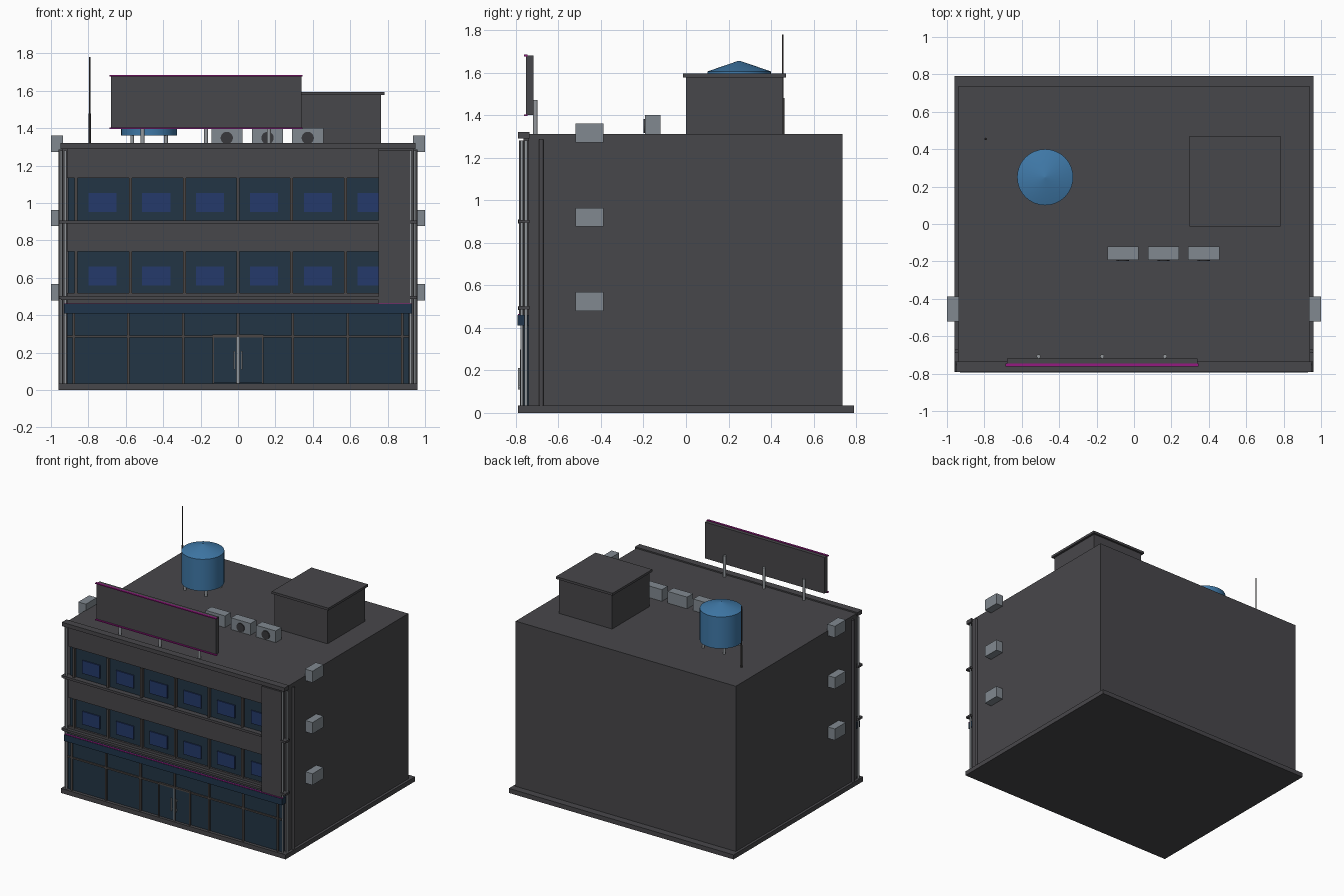
import bpy, bmesh, math
from mathutils import Matrix, Vector

if "Cube" in bpy.data.objects:
    bpy.data.objects.remove(bpy.data.objects["Cube"])


def mat(name, r, g, b):
    m = bpy.data.materials.new(name)
    m.diffuse_color = (r, g, b, 1)
    m.use_nodes = True
    m.node_tree.nodes["Principled BSDF"].inputs["Base Color"].default_value = m.diffuse_color
    return m


WALL = mat("charcoal wall", 0.064, 0.063, 0.069)
FRAME = mat("frame grey", 0.070, 0.062, 0.060)
GLASS = mat("dark glass", 0.016, 0.036, 0.060)
BAND = mat("navy band", 0.014, 0.036, 0.070)
PANEL = mat("window blue", 0.018, 0.042, 0.145)
METAL = mat("light metal", 0.30, 0.32, 0.34)
UNIT = mat("unit grey", 0.22, 0.25, 0.28)
TANK = mat("tank blue", 0.050, 0.190, 0.390)
NEON = mat("magenta trim", 0.30, 0.010, 0.220)
FAN = mat("fan dark", 0.040, 0.040, 0.045)


def finish(bm, name, material):
    me = bpy.data.meshes.new(name)
    bm.to_mesh(me)
    bm.free()
    me.materials.append(material)
    ob = bpy.data.objects.new(name, me)
    bpy.context.collection.objects.link(ob)
    return ob


def boxes(name, material, *spans):
    """Each span is (x0, x1, y0, y1, z0, z1)."""
    bm = bmesh.new()
    for x0, x1, y0, y1, z0, z1 in spans:
        m = Matrix.Translation(((x0 + x1) / 2, (y0 + y1) / 2, (z0 + z1) / 2))
        bmesh.ops.create_cube(bm, size=1, matrix=m @ Matrix.Diagonal((x1 - x0, y1 - y0, z1 - z0, 1)))
    return finish(bm, name, material)


def rods(name, material, radius, spans, segments=10, top=None):
    """Upright rods; each span is (x, y, z0, z1)."""
    bm = bmesh.new()
    for x, y, z0, z1 in spans:
        bmesh.ops.create_cone(bm, cap_ends=True, segments=segments, radius1=radius,
                              radius2=radius if top is None else top, depth=z1 - z0,
                              matrix=Matrix.Translation((x, y, (z0 + z1) / 2)))
    ob = finish(bm, name, material)
    bpy.ops.object.select_all(action='DESELECT')
    ob.select_set(True)
    bpy.context.view_layer.objects.active = ob
    bpy.ops.object.shade_smooth_by_angle(angle=math.radians(40))
    return ob


# main mass
boxes("base_slab", WALL, (-0.96, 0.96, -0.79, 0.79, 0, 0.035))
boxes("building_body", WALL, (-0.94, 0.94, -0.74, 0.735, 0.035, 1.31))
boxes("front_cornice", WALL, (-0.95, 0.95, -0.79, -0.735, 1.29, 1.32))
boxes("corner_pier", WALL, (0.75, 0.92, -0.785, -0.735, 0.46, 1.28))

# upper floors: wall strips, ledges and glazing
boxes("wall_strips", WALL, (-0.915, 0.75, -0.765, -0.735, 0.74, 0.89),
      (-0.915, 0.75, -0.765, -0.735, 1.135, 1.29), (-0.915, 0.75, -0.765, -0.735, 0.46, 0.52))
boxes("floor_ledges", WALL, *[(-0.945, 0.75, -0.79, -0.735, z, z + 0.018) for z in (0.483, 0.89)])
floors = [(0.515, 0.74), (0.908, 1.135)]
boxes("upper_glass", GLASS, *[(-0.91, 0.75, -0.75, -0.735, a, b) for a, b in floors])
boxes("upper_mullions", FRAME, *[(x - 0.008, x + 0.008, -0.772, -0.745, a, b)
                                 for a, b in floors for x in [-0.865] + [i * 0.287 for i in range(-2, 3)]])
boxes("window_panels", PANEL, *[(x, min(x + 0.15, 0.75), -0.758, -0.749, a + 0.045, a + 0.145)
                                for a, b in floors for x in [-0.8 + i * 0.288 for i in range(6)]])

# shopfront
boxes("shop_glass", GLASS, (-0.915, 0.915, -0.765, -0.735, 0.035, 0.41))
boxes("shop_mullions", FRAME, *[(x - 0.007, x + 0.007, -0.776, -0.76, 0.035, 0.41)
                                for x in [i * 0.293 for i in range(-3, 4)]])
boxes("shop_transom", FRAME, (-0.915, 0.915, -0.774, -0.76, 0.28, 0.292))
boxes("sign_band", BAND, (-0.93, 0.93, -0.793, -0.735, 0.41, 0.46))
boxes("band_light_strip", NEON, (-0.93, 0.93, -0.79, -0.78, 0.459, 0.464))

# double door
boxes("door_leaves", GLASS, (-0.128, -0.004, -0.774, -0.76, 0.038, 0.285),
      (0.004, 0.128, -0.774, -0.76, 0.038, 0.285))
boxes("door_frame", FRAME, (-0.136, -0.128, -0.78, -0.76, 0.035, 0.297),
      (0.128, 0.136, -0.78, -0.76, 0.035, 0.297), (-0.136, 0.136, -0.78, -0.76, 0.285, 0.297))
boxes("door_meeting_stile", METAL, (-0.005, 0.005, -0.78, -0.765, 0.038, 0.297))
rods("door_handles", METAL, 0.005, [(x, -0.785, 0.11, 0.21) for x in (-0.02, 0.02)])
boxes("handle_mounts", METAL, *[(x - 0.004, x + 0.004, -0.785, -0.77, z, z + 0.008)
                                for x in (-0.02, 0.02) for z in (0.12, 0.192)])

# corner poles and downpipes
rods("corner_poles", METAL, 0.007, [(s * x, y, 0.035, 1.28) for s in (-1, 1)
                                    for x, y in ((0.923, -0.772), (0.946, -0.752))])
rods("downpipes", WALL, 0.011, [(s * 0.949, -0.68, 0.035, 1.285) for s in (-1, 1)])
boxes("pole_brackets", WALL, *[(min(s * 0.91, s * 0.957), max(s * 0.91, s * 0.957), -0.788, -0.735, z, z + 0.015)
                               for s in (-1, 1) for z in (0.487, 0.892)])

# side wall units
boxes("side_units", UNIT, *[(min(s * 0.935, s), max(s * 0.935, s), -0.52, -0.387, z, z + 0.088)
                            for s in (-1, 1) for z in (0.48, 0.876, 1.272)])

# rooftop units with round fans
unit_x = (-0.06, 0.158, 0.373)
boxes("roof_units", UNIT, *[(x - 0.083, x + 0.083, -0.192, -0.12, 1.31, 1.40) for x in unit_x])
bm = bmesh.new()
for x in unit_x:
    bmesh.ops.create_cone(bm, cap_ends=True, segments=20, radius1=0.033, radius2=0.033, depth=0.008,
                          matrix=Matrix.Translation((x, -0.195, 1.348)) @ Matrix.Rotation(math.pi / 2, 4, 'X'))
finish(bm, "unit_fans", FAN)

# stair house
boxes("stair_house", WALL, (0.312, 0.765, 0.0, 0.455, 1.31, 1.577))
boxes("stair_house_roof", WALL, (0.298, 0.782, -0.014, 0.47, 1.577, 1.595))

# water tank
tx, ty = -0.475, 0.25
rods("tank_legs", METAL, 0.01, [(tx + a * 0.09, ty + b * 0.09, 1.31, 1.365) for a in (-1, 1) for b in (-1, 1)])
rods("tank_body", TANK, 0.15, [(tx, ty, 1.36, 1.605)], 32)
rods("tank_lid", TANK, 0.15, [(tx, ty, 1.605, 1.655)], 32, top=0.004)

# antenna
rods("antenna_mast", FRAME, 0.004, [(-0.793, 0.455, 1.31, 1.78)], 8)
rods("antenna_base", FRAME, 0.007, [(-0.793, 0.455, 1.31, 1.48)], 8)

# billboard
boxes("billboard_panel", WALL, (-0.68, 0.34, -0.752, -0.718, 1.40, 1.68))
boxes("billboard_trim", NEON, *[(-0.686, 0.346, -0.762, -0.746, z, z + 0.008) for z in (1.395, 1.676)])
rods("billboard_posts", METAL, 0.011, [(x, -0.708, 1.31, 1.472) for x in (-0.51, -0.17, 0.165)])
